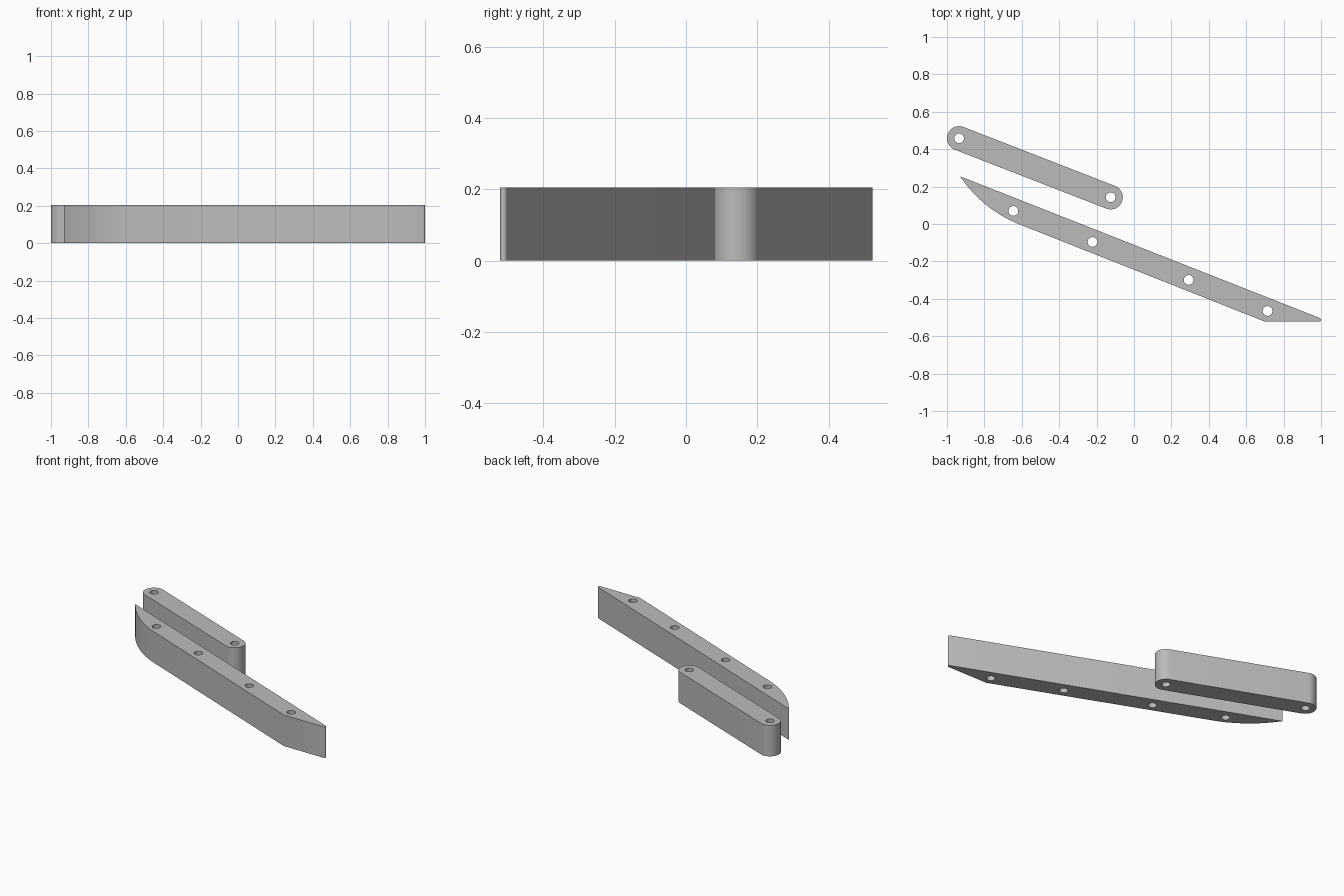
import bpy
import bmesh
from math import sin, cos, pi, atan2, radians
from mathutils import Vector

cube = bpy.data.objects.get("Cube")
if cube:
    bpy.data.objects.remove(cube, do_unlink=True)

HEIGHT = 0.205
HOLE_RADIUS = 0.026

grey = bpy.data.materials.new("plain grey")
grey.use_nodes = True
grey.diffuse_color = (0.5, 0.5, 0.5, 1)
grey.node_tree.nodes["Principled BSDF"].inputs["Base Color"].default_value = (0.5, 0.5, 0.5, 1)


def arc(center, radius, start, end, steps):
    """Points along an arc, both ends included."""
    return [Vector((center[0] + radius * cos(start + (end - start) * i / steps),
                    center[1] + radius * sin(start + (end - start) * i / steps)))
            for i in range(steps + 1)]


def drilled_plate(name, outline, holes):
    """Fill an outline with round holes and extrude it upward."""
    bm = bmesh.new()
    loops = [outline] + [arc(h, HOLE_RADIUS, 0, 2 * pi, 32)[:-1] for h in holes]
    for loop in loops:
        verts = [bm.verts.new((p[0], p[1], 0)) for p in loop]
        for a, b in zip(verts, verts[1:] + verts[:1]):
            bm.edges.new((a, b))
    bmesh.ops.triangle_fill(bm, edges=bm.edges[:], use_beauty=True, normal=(0, 0, 1))
    base = bm.faces[:]
    grown = bmesh.ops.extrude_face_region(bm, geom=base, use_keep_orig=True)
    top = [v for v in grown["geom"] if isinstance(v, bmesh.types.BMVert)]
    bmesh.ops.translate(bm, verts=top, vec=(0, 0, HEIGHT))
    bmesh.ops.recalc_face_normals(bm, faces=bm.faces[:])
    mesh = bpy.data.meshes.new(name)
    bm.to_mesh(mesh)
    bm.free()
    mesh.materials.append(grey)
    obj = bpy.data.objects.new(name, mesh)
    bpy.context.collection.objects.link(obj)
    bpy.ops.object.select_all(action="DESELECT")
    obj.select_set(True)
    bpy.context.view_layer.objects.active = obj
    bpy.ops.object.shade_smooth_by_angle(angle=radians(30))
    return obj


# Short link: a slot shape with rounded ends
left_pin, right_pin = Vector((-0.935, 0.458)), Vector((-0.125, 0.143))
tilt = atan2(right_pin.y - left_pin.y, right_pin.x - left_pin.x)
link = (arc(right_pin, 0.065, tilt - pi / 2, tilt + pi / 2, 24)
        + arc(left_pin, 0.065, tilt + pi / 2, tilt + 3 * pi / 2, 24))
drilled_plate("short_link", link, [left_pin, right_pin])

# Long bar: curved pointed left end, straight edges, bevelled right end
tip, bend = Vector((-0.93, 0.255)), Vector((-0.61, -0.003))
heel = Vector((0.70, -0.522))
slope = (heel - bend).normalized()
normal = Vector((-slope.y, slope.x))
chord = tip - bend
radius = chord.length_squared / (2 * chord.dot(normal))
center = bend + normal * radius
to_tip = tip - center
start = atan2(to_tip.y, to_tip.x) % (2 * pi)
end = atan2(-normal.y, -normal.x) % (2 * pi)
nose = arc((0.99, -0.512), 0.01, -pi / 2, radians(68), 8)
drilled_plate("long_bar", arc(center, radius, start, end, 24) + [heel] + nose,
              [(-0.645, 0.07), (-0.222, -0.096), (0.292, -0.299), (0.714, -0.465)])
